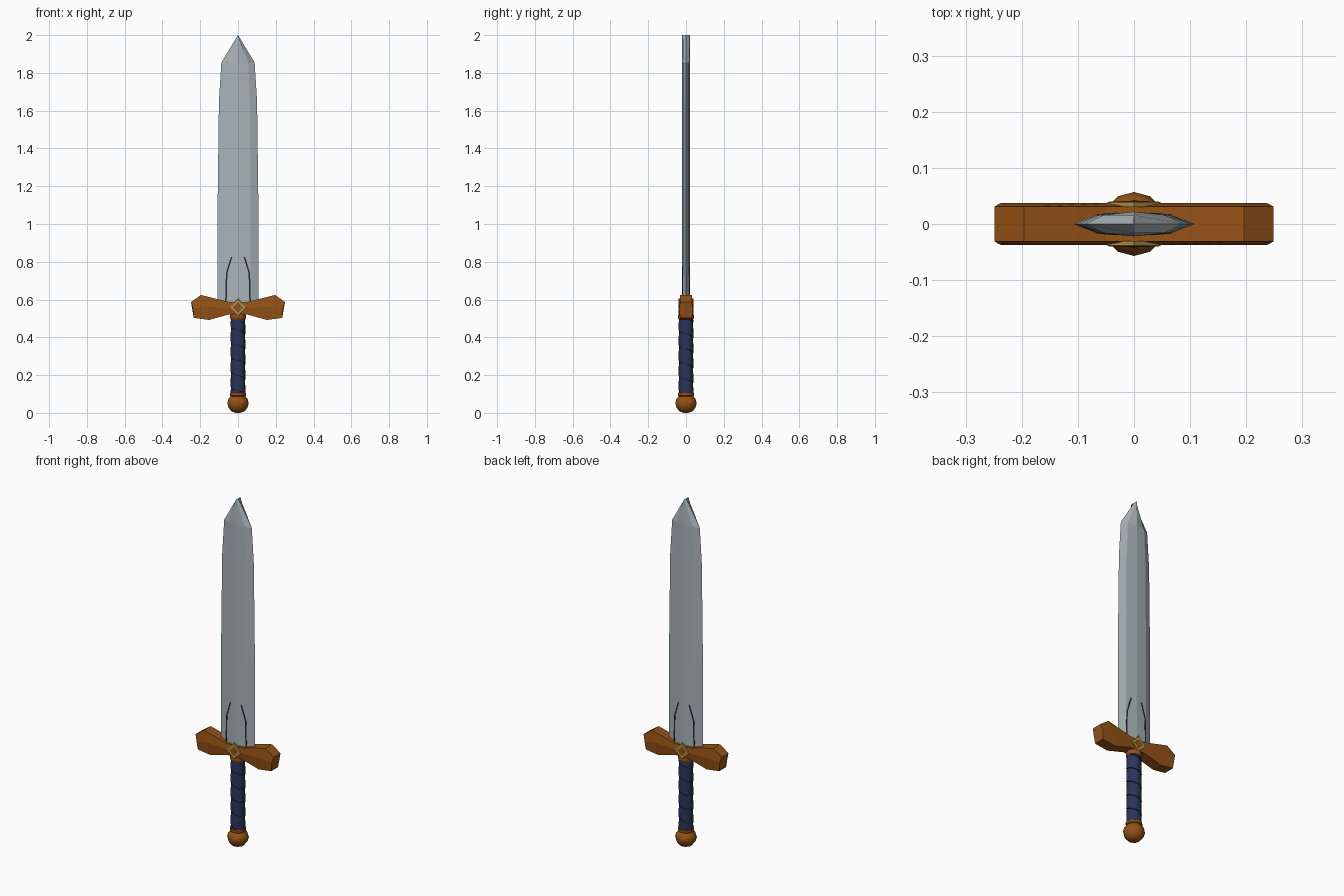
import bpy, bmesh, math

if "Cube" in bpy.data.objects:
    bpy.data.objects.remove(bpy.data.objects["Cube"])


def material(name, r, g, b):
    m = bpy.data.materials.new(name)
    m.diffuse_color = (r, g, b, 1)
    m.use_nodes = True
    m.node_tree.nodes["Principled BSDF"].inputs["Base Color"].default_value = m.diffuse_color
    return m


STEEL = material("steel", 0.40, 0.46, 0.48)
BRONZE = material("brown_bronze", 0.30, 0.085, 0.008)
NAVY = material("navy_leather", 0.022, 0.034, 0.10)
GOLD = material("gold", 0.46, 0.29, 0.07)
DARK = material("dark_groove", 0.02, 0.024, 0.03)


def make(name, verts, faces, mat, smooth=False):
    me = bpy.data.meshes.new(name)
    bm = bmesh.new()
    vs = [bm.verts.new(v) for v in verts]
    for f in faces:
        bm.faces.new([vs[i] for i in f])
    bmesh.ops.remove_doubles(bm, verts=bm.verts, dist=1e-5)
    bmesh.ops.recalc_face_normals(bm, faces=bm.faces)
    bm.to_mesh(me)
    bm.free()
    ob = bpy.data.objects.new(name, me)
    bpy.context.collection.objects.link(ob)
    me.materials.append(mat)
    if smooth:
        bpy.ops.object.select_all(action='DESELECT')
        ob.select_set(True)
        bpy.context.view_layer.objects.active = ob
        bpy.ops.object.shade_smooth_by_angle(angle=math.radians(35))
    return ob


def loft(name, rings, mat, smooth=False):
    # skin equal-length closed rings and cap both ends
    n = len(rings[0])
    verts = [p for r in rings for p in r]
    faces = [(k * n + i, k * n + (i + 1) % n, (k + 1) * n + (i + 1) % n, (k + 1) * n + i)
             for k in range(len(rings) - 1) for i in range(n)]
    faces += [tuple(range(n)), tuple(range((len(rings) - 1) * n, len(rings) * n))]
    return make(name, verts, faces, mat, smooth)


def turned(name, profile, mat, sides=12, smooth=True):
    return loft(name, [[(r * math.cos(2 * math.pi * i / sides), r * math.sin(2 * math.pi * i / sides), z)
                        for i in range(sides)] for r, z in profile], mat, smooth)


# Blade: faceted lens section, closing to a thin chisel point
SECTION = [(1, 0), (0.62, 0.016), (0, 0.022), (-0.62, 0.016),
           (-1, 0), (-0.62, -0.016), (0, -0.022), (0.62, -0.016)]
LEVELS = [(0.108, 0.56), (0.108, 1.1), (0.101, 1.65), (0.088, 1.855), (0.0006, 2.0)]
loft("blade", [[(w * x, y, z) for x, y in SECTION] for w, z in LEVELS], STEEL)


# Engraved lines at the blade base, on both faces
def blade_y(x):
    t = abs(x) / 0.108
    return 0.022 - 0.006 * t / 0.62 if t < 0.62 else 0.016 * (1 - t) / 0.38


PATH = [(0.064, 0.59), (0.060, 0.74), (0.034, 0.825)]
for face, fy in (("front", -1), ("back", 1)):
    for side, sx in (("left", -1), ("right", 1)):
        rings = []
        for x, z in PATH:
            a, b = x - 0.004, x + 0.004
            rings.append([(sx * a, fy * (blade_y(a) + 0.001), z), (sx * b, fy * (blade_y(b) + 0.001), z),
                          (sx * b, fy * (blade_y(b) - 0.002), z), (sx * a, fy * (blade_y(a) - 0.002), z)])
        loft(f"blade_groove_{face}_{side}", rings, DARK)

# Crossguard: flared arms with a shallow ridge; columns hold top, ridge, bottom
HALF = [((0.05, 0.588), (0.05, 0.557), (0.045, 0.522)),
        ((0.196, 0.624), (0.18, 0.562), (0.153, 0.492)),
        ((0.249, 0.587), (0.238, 0.55), (0.234, 0.503))]


def column(t, m, b, s):
    return [(s * t[0], -0.031, t[1]), (s * t[0], 0.031, t[1]), (s * m[0], 0.037, m[1]),
            (s * b[0], 0.031, b[1]), (s * b[0], -0.031, b[1]), (s * m[0], -0.037, m[1])]


loft("crossguard", [column(*c, -1) for c in reversed(HALF)] + [column(*c, 1) for c in HALF], BRONZE)


# Diamond emblems: gold frame around a brown centre, front and back
def diamond(r, y):
    return [(r, y, 0.558), (0, y, 0.558 + r), (-r, y, 0.558), (0, y, 0.558 - r)]


for face, fy in (("front", -1), ("back", 1)):
    loft(f"emblem_frame_{face}", [diamond(0.048, fy * 0.030), diamond(0.048, fy * 0.038),
                                  diamond(0.044, fy * 0.040)], GOLD)
    loft(f"emblem_centre_{face}", [diamond(0.027, fy * 0.036), diamond(0.027, fy * 0.041)], BRONZE)

# Collar, grip core and pommel
turned("grip_collar", [(0.038, 0.495), (0.042, 0.502), (0.042, 0.515), (0.037, 0.53)], BRONZE)
turned("grip_core", [(0.0355, 0.09), (0.0355, 0.51)], DARK)
turned("pommel", [(0.012, 0.0), (0.034, 0.008), (0.050, 0.027), (0.057, 0.052), (0.051, 0.073),
                  (0.038, 0.087), (0.043, 0.091), (0.043, 0.104), (0.037, 0.109)], BRONZE)

# Leather wrap: helical band with a narrow gap between turns
PITCH, STEPS = 0.08, 16
rings = []
for k in range(STEPS * 6 + 1):
    a = -2 * math.pi * k / STEPS
    z0 = 0.02 + PITCH * k / STEPS
    lo, hi = (min(max(z, 0.1), 0.5) for z in (z0, z0 + PITCH - 0.006))
    rings.append([(r * math.cos(a), r * math.sin(a), z)
                  for r, z in ((0.035, lo), (0.040, lo), (0.0375, hi), (0.035, hi))])
loft("grip_wrap", rings, NAVY, True)
